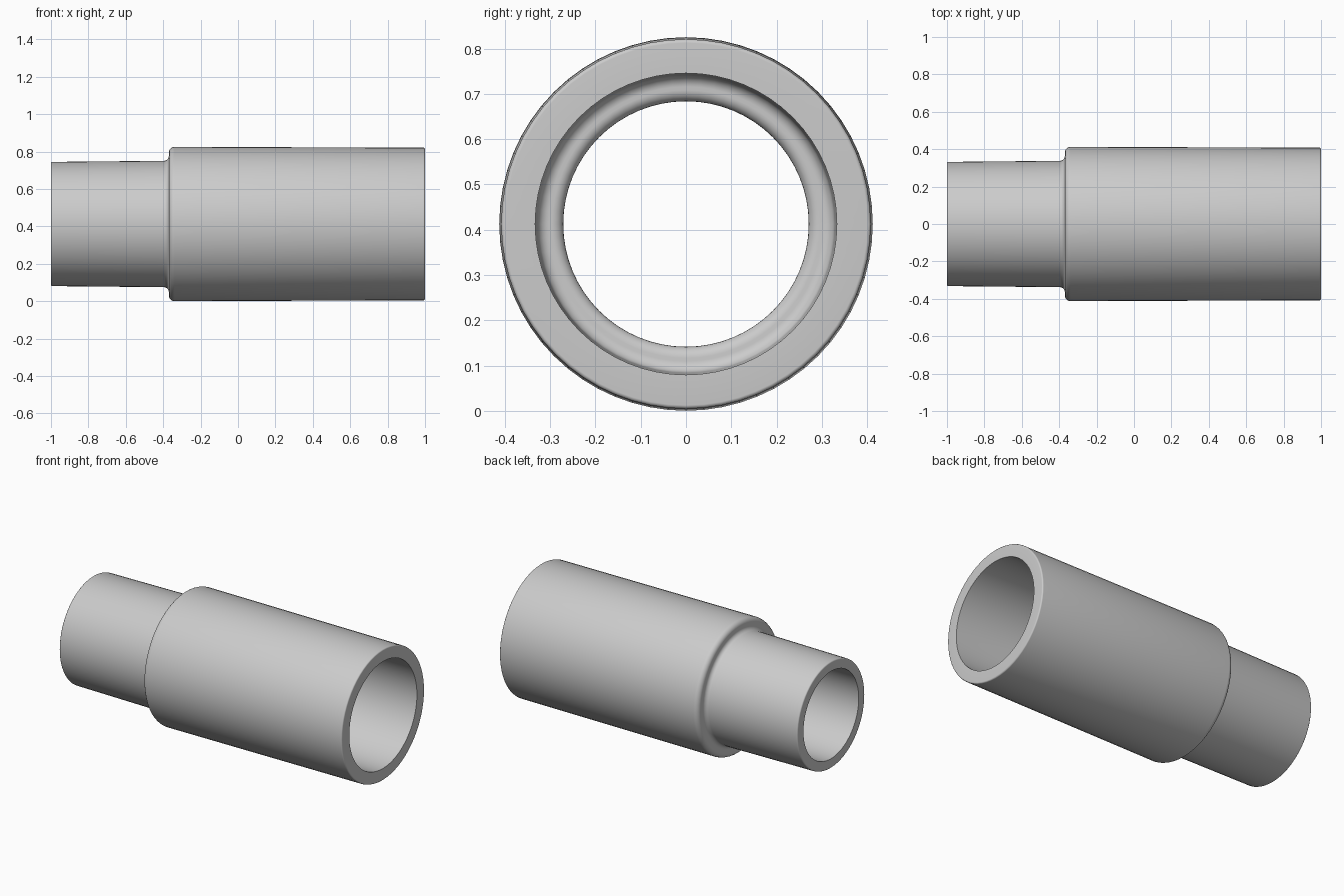
import bpy
import bmesh
import math
from mathutils import Vector

cube = bpy.data.objects.get("Cube")
if cube:
    bpy.data.objects.remove(cube, do_unlink=True)

SEGMENTS = 64
AXIS_HEIGHT = 0.4125

# Closed wall section: (x, radius, corner rounding)
CORNERS = [
    (-1.0, 0.332, 0.008),    # spigot end, outside
    (-0.37, 0.338, 0.025),   # foot of the shoulder
    (-0.37, 0.4125, 0.03),   # top of the shoulder
    (1.0, 0.408, 0.008),     # socket mouth, outside
    (1.0, 0.333, 0),         # socket mouth, inside
    (-0.31, 0.328, 0.025),   # socket bottom
    (-0.31, 0.271, 0.025),   # start of the narrow bore
    (-1.0, 0.272, 0),        # spigot end, inside
]


def rounded_profile(corners, steps=5):
    """Replace each corner of the closed section with a tangent arc."""
    points = []
    for i, (x, r, radius) in enumerate(corners):
        corner = Vector((x, r))
        if radius == 0:
            points.append(corner)
            continue
        a = (Vector(corners[i - 1][:2]) - corner).normalized()
        b = (Vector(corners[(i + 1) % len(corners)][:2]) - corner).normalized()
        half = a.angle(b) / 2
        centre = corner + (a + b).normalized() * radius / math.sin(half)
        reach = radius / math.tan(half)
        start, end = corner + a * reach - centre, corner + b * reach - centre
        for s in range(steps + 1):
            t = s / steps
            points.append(centre + start.lerp(end, t).normalized() * radius)
    return points


def lathe(name, profile, material):
    """Spin a closed section around the x axis."""
    bm = bmesh.new()
    rings = []
    for s in range(SEGMENTS):
        angle = math.tau * s / SEGMENTS
        rings.append([bm.verts.new((p.x, p.y * math.cos(angle), p.y * math.sin(angle)))
                      for p in profile])
    for s, ring in enumerate(rings):
        following = rings[(s + 1) % SEGMENTS]
        for i in range(len(profile)):
            j = (i + 1) % len(profile)
            bm.faces.new((ring[i], ring[j], following[j], following[i]))
    bmesh.ops.recalc_face_normals(bm, faces=bm.faces)
    mesh = bpy.data.meshes.new(name)
    bm.to_mesh(mesh)
    bm.free()
    mesh.materials.append(material)
    obj = bpy.data.objects.new(name, mesh)
    bpy.context.collection.objects.link(obj)
    return obj


grey = bpy.data.materials.new("light_grey")
grey.use_nodes = True
colour = (0.6, 0.6, 0.6, 1)
grey.diffuse_color = colour
grey.node_tree.nodes["Principled BSDF"].inputs["Base Color"].default_value = colour

# Stepped pipe sleeve
sleeve = lathe("pipe_sleeve", rounded_profile(CORNERS), grey)
sleeve.location.z = AXIS_HEIGHT
bpy.ops.object.select_all(action="DESELECT")
sleeve.select_set(True)
bpy.context.view_layer.objects.active = sleeve
bpy.ops.object.shade_smooth_by_angle(angle=math.radians(35))
